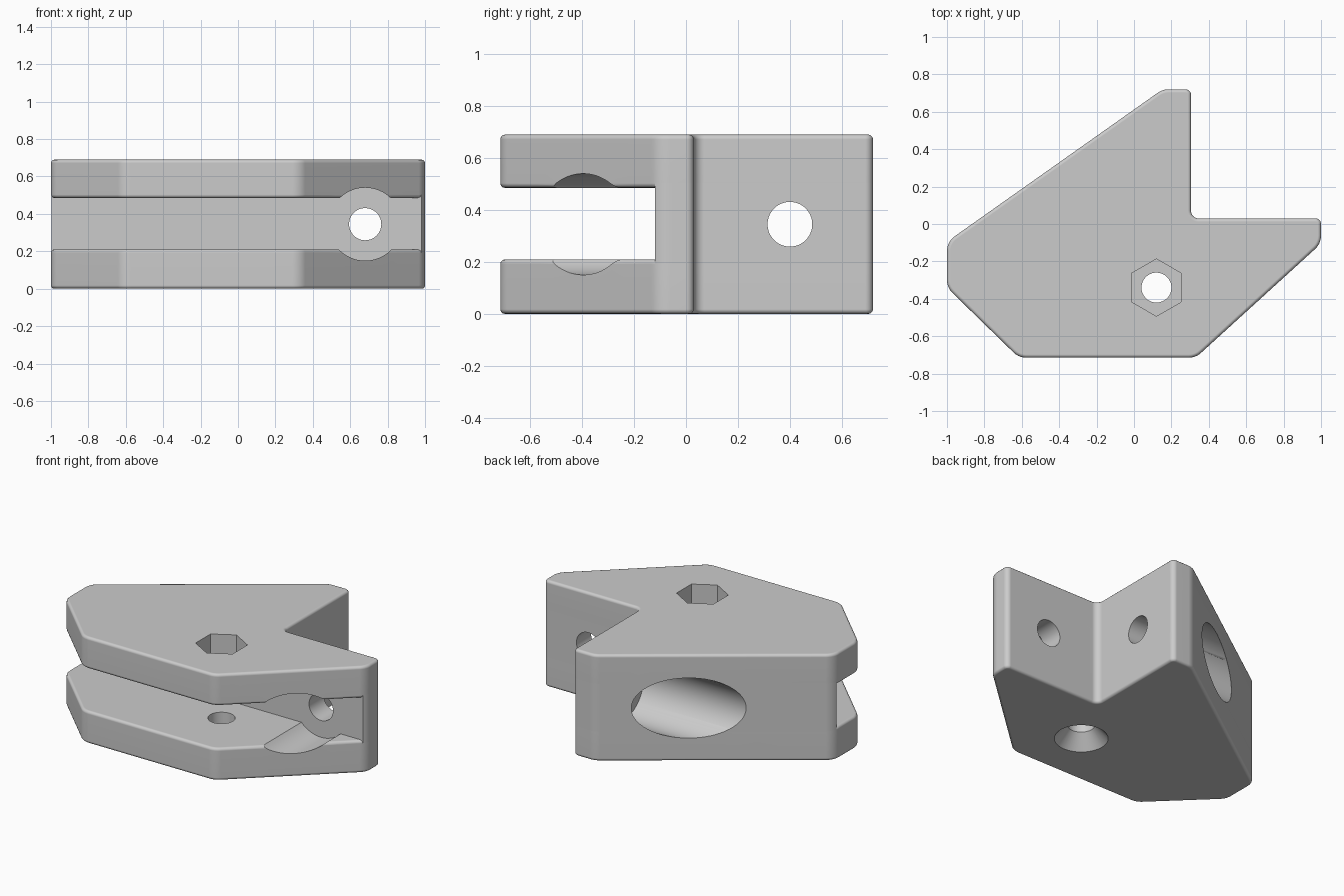
import bpy, bmesh, math
from mathutils import Vector

old = bpy.data.objects.get("Cube")
if old:
    bpy.data.objects.remove(old, do_unlink=True)

HEIGHT, SLOT_LOW, SLOT_HIGH, SLOT_BACK = 0.69, 0.21, 0.485, -0.12
MID, RIM = HEIGHT / 2, 0.018
FRONT, SIDE, BOLT = (0.68, 0, MID), (0, 0.4, MID), (0.12, -0.34, 0)
X, Y, Z = Vector((1, 0, 0)), Vector((0, 1, 0)), Vector((0, 0, 1))

# Corners of the bracket, counter-clockwise: x, y, radius
CORNERS = [(-1, -0.095, 0.1), (-1, -0.34, 0.1), (-0.615, -0.715, 0.1),
           (0.33, -0.715, 0.1), (1, -0.105, 0.1), (1, 0.03, 0.03),
           (0.305, 0.03, 0.04), (0.305, 0.72, 0.03), (0.153, 0.72, 0.1)]

gray = bpy.data.materials.new("plain gray")
gray.use_nodes = True
gray.diffuse_color = (0.6, 0.6, 0.6, 1)
bsdf = gray.node_tree.nodes["Principled BSDF"]
bsdf.inputs["Base Color"].default_value = gray.diffuse_color
bsdf.inputs["Roughness"].default_value = 0.6


def outline(z, inset=0, steps=8):
    """Rounded bracket outline at height z, moved inward by inset."""
    points = []
    for i, (x, y, r) in enumerate(CORNERS):
        p = Vector((x, y))
        a = (Vector(CORNERS[i - 1][:2]) - p).normalized()
        b = (Vector(CORNERS[(i + 1) % len(CORNERS)][:2]) - p).normalized()
        half = a.angle(b) / 2
        centre = p + (a + b).normalized() * (r / math.sin(half))
        start = p + a * (r / math.tan(half)) - centre
        end = p + b * (r / math.tan(half)) - centre
        convex = b.x * a.y - b.y * a.x > 0
        radius = r - inset if convex else r + inset
        first = math.atan2(start.y, start.x)
        sweep = math.atan2(start.x * end.y - start.y * end.x, start.dot(end))
        for k in range(steps + 1):
            t = first + sweep * k / steps
            points.append((centre.x + radius * math.cos(t),
                           centre.y + radius * math.sin(t), z))
    return points


def loft(name, rings):
    """Closed solid through rings with equal numbers of points."""
    bm = bmesh.new()
    loops = [[bm.verts.new(p) for p in ring] for ring in rings]
    for low, high in zip(loops, loops[1:]):
        for i in range(len(low)):
            bm.faces.new((low[i - 1], low[i], high[i], high[i - 1]))
    bm.faces.new(loops[0][::-1])
    bm.faces.new(loops[-1])
    bmesh.ops.recalc_face_normals(bm, faces=bm.faces)
    mesh = bpy.data.meshes.new(name)
    bm.to_mesh(mesh)
    bm.free()
    mesh.materials.append(gray)
    obj = bpy.data.objects.new(name, mesh)
    bpy.context.collection.objects.link(obj)
    return obj


def plate(name, z0, z1):
    """Bracket-shaped plate with rounded rims."""
    arc = [math.radians(a) for a in (0, 30, 60, 90)]
    rim = [(RIM * (1 - math.sin(a)), RIM * (1 - math.cos(a))) for a in arc]
    rings = [outline(z0 + rise, inset) for inset, rise in rim]
    rings += [outline(z1 - rise, inset) for inset, rise in reversed(rim)]
    return loft(name, rings)


def turned(origin, axis, profile, sides=64):
    """Turned cutter: profile gives (distance along axis, radius)."""
    u = Vector((axis.z, axis.x, axis.y))
    v = axis.cross(u)
    turns = [2 * math.pi * k / sides for k in range(sides)]
    return loft("cutter", [[Vector(origin) + axis * d
                            + (u * math.sin(t) + v * math.cos(t)) * r
                            for t in turns] for d, r in profile])


def activate(obj):
    bpy.ops.object.select_all(action='DESELECT')
    obj.select_set(True)
    bpy.context.view_layer.objects.active = obj


def cut(obj, cutter):
    mod = obj.modifiers.new("cut", 'BOOLEAN')
    mod.operation, mod.solver, mod.object = 'DIFFERENCE', 'EXACT', cutter
    activate(obj)
    bpy.ops.object.modifier_apply(modifier=mod.name)
    bpy.data.objects.remove(cutter, do_unlink=True)


lower = plate("lower_plate", 0, SLOT_LOW)
upper = plate("upper_plate", SLOT_HIGH, HEIGHT)

# Core behind the slot, joining the plates
core = loft("core_block", [outline(SLOT_LOW - RIM), outline(SLOT_HIGH + RIM)])
cut(core, loft("slot_cutter", [[(-2, -2, z), (2, -2, z), (2, SLOT_BACK, z),
                                (-2, SLOT_BACK, z)] for z in (-1, 2)]))

# Wide bores from the front and from the slanted back
for part in (lower, upper):
    cut(part, turned(FRONT, Y, [(-1.5, 0.195), (SLOT_BACK, 0.195)]))
for part in (lower, upper, core):
    cut(part, turned(SIDE, X, [(-1.5, 0.195), (0.16, 0.195)]))

# Screw holes through the two thin walls
cut(core, turned(FRONT, Y, [(-0.3, 0.086), (0.3, 0.086)]))
cut(core, turned(SIDE, X, [(0, 0.086), (0.6, 0.086)]))

# Clamp bolt: countersink below, nut pocket above
cut(lower, turned(BOLT, Z, [(-0.02, 0.176), (0.09, 0.08), (0.35, 0.08)]))
cut(upper, turned(BOLT, Z, [(0.3, 0.08), (0.62, 0.08)]))
cut(upper, turned(BOLT, Z, [(0.56, 0.153), (0.9, 0.153)], sides=6))

for part in (lower, upper, core):
    activate(part)
    bpy.ops.object.shade_smooth_by_angle(angle=math.radians(32))
    weighted = part.modifiers.new("even shading", 'WEIGHTED_NORMAL')
    weighted.keep_sharp = True
